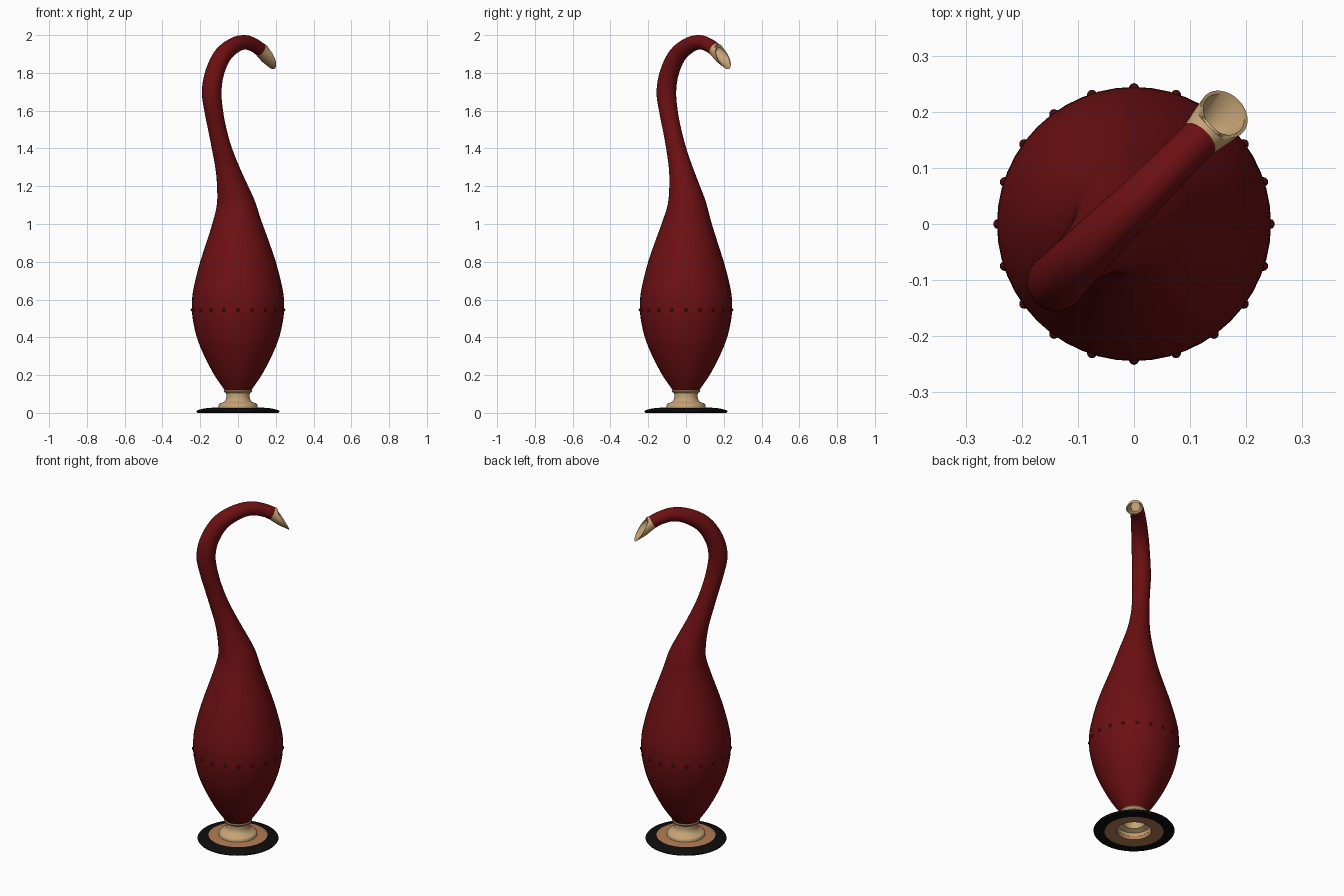
import bpy, bmesh, math
from mathutils import Vector

old = bpy.data.objects.get("Cube")
if old:
    bpy.data.objects.remove(old, do_unlink=True)


def material(name, rgb):
    mat = bpy.data.materials.new(name)
    mat.use_nodes = True
    mat.diffuse_color = (*rgb, 1)
    mat.node_tree.nodes["Principled BSDF"].inputs["Base Color"].default_value = (*rgb, 1)
    return mat


RED = material("deep red", (.15, .005, .006))
DARK = material("dark red", (.06, .003, .003))
TAN = material("tan", (.56, .37, .18))
BROWN = material("light brown", (.44, .2, .09))
BLACK = material("black", (.004, .004, .004))


def finish(name, bm, mats, angle=40):
    bmesh.ops.recalc_face_normals(bm, faces=bm.faces)
    mesh = bpy.data.meshes.new(name)
    bm.to_mesh(mesh)
    bm.free()
    for mat in mats:
        mesh.materials.append(mat)
    obj = bpy.data.objects.new(name, mesh)
    bpy.context.collection.objects.link(obj)
    bpy.ops.object.select_all(action='DESELECT')
    obj.select_set(True)
    bpy.context.view_layer.objects.active = obj
    bpy.ops.object.shade_smooth_by_angle(angle=math.radians(angle))
    return obj


def skin(bm, rings):
    """Bridge consecutive vertex loops and return the strips of faces."""
    strips = []
    for a, b in zip(rings, rings[1:]):
        n = len(a)
        strips.append([bm.faces.new((a[i], a[(i + 1) % n], b[(i + 1) % n], b[i]))
                       for i in range(n)])
    return strips


def lathe(name, profile, mats, rule=None, segments=64):
    bm = bmesh.new()
    turns = [2 * math.pi * i / segments for i in range(segments)]
    rings = [[bm.verts.new((r * math.cos(t), r * math.sin(t), z)) for t in turns]
             for r, z in profile]
    skin(bm, rings + rings[:1])
    if rule:
        for f in bm.faces:
            f.material_index = rule(f.calc_center_median())
    return finish(name, bm, mats)


# Body and curved neck: (distance along the diagonal, height, radius)
STATIONS = [Vector(s) for s in (
    (0, .12, .07), (0, .2, .125), (0, .3, .178), (0, .4, .218), (0, .5, .24),
    (0, .57, .244), (0, .65, .237), (0, .8, .2), (0, 1, .133), (-.005, 1.1, .104),
    (-.03, 1.2, .08), (-.062, 1.3, .062), (-.098, 1.4, .052), (-.13, 1.5, .048),
    (-.157, 1.6, .049), (-.172, 1.7, .052), (-.15, 1.8, .05), (-.09, 1.893, .047),
    (0, 1.947, .042), (.08, 1.962, .038), (.15, 1.945, .036), (.19, 1.925, .036))]


def smooth_path(pts, steps=4):
    ext = [2 * pts[0] - pts[1]] + pts + [2 * pts[-1] - pts[-2]]
    out = []
    for p0, p1, p2, p3 in zip(ext, ext[1:], ext[2:], ext[3:]):
        for k in range(steps):
            t = k / steps
            out.append(p1 + (p2 - p0) * t / 2
                       + (2 * p0 - 5 * p1 + 4 * p2 - p3) * t ** 2 / 2
                       + (3 * p1 - p0 - 3 * p2 + p3) * t ** 3 / 2)
    return out + [pts[-1]]


def neck_ring(bm, d, z, nd, nz, width, segments=48):
    """Ellipse spanned by an in-plane half axis (nd, nz) and a sideways width."""
    ramp = min(max((z - .8) / .7, 0), 1)
    shift = .025 * ramp * ramp * (3 - 2 * ramp)
    ring = []
    for i in range(segments):
        a = 2 * math.pi * i / segments
        u = d + nd * math.cos(a)
        v = shift + width * math.sin(a)
        ring.append(bm.verts.new(((u - v) / math.sqrt(2), (u + v) / math.sqrt(2),
                                  z + nz * math.cos(a))))
    return ring


bm = bmesh.new()
path = smooth_path(STATIONS)
rings = []
for i, p in enumerate(path):
    t = path[min(i + 1, len(path) - 1)] - path[max(i - 1, 0)]
    t = Vector((t.x, t.y)).normalized() * p.z
    rings.append(neck_ring(bm, p.x, p.y, -t.y, t.x, p.z))
red_strips = len(rings) - 1

# Slanted open spout with a hollow inside
for d, z, nd, nz, w in ((.223, 1.902, -.006, .051, .043), (.252, 1.881, -.036, .061, .047),
                        (.251, 1.882, -.031, .053, .041), (.222, 1.905, 0, .042, .035),
                        (.185, 1.928, .01, .024, .025)):
    rings.append(neck_ring(bm, d, z, nd, nz, w))
for i, strip in enumerate(skin(bm, rings)):
    for f in strip:
        f.material_index = int(i >= red_strips)
bm.faces.new(rings[0])
bm.faces.new(rings[-1]).material_index = 1
finish("body_neck_and_spout", bm, [RED, TAN])

# Belt of small studs around the widest part
bm = bmesh.new()
COUNT = 20
for i in range(COUNT):
    a = 2 * math.pi * i / COUNT
    made = bmesh.ops.create_icosphere(bm, subdivisions=2, radius=.009)
    bmesh.ops.translate(bm, verts=made["verts"],
                        vec=(.242 * math.cos(a), .242 * math.sin(a), .545))
finish("belt_studs", bm, [DARK])

# Hollow turned stand
lathe("stand", [(.074, .122), (.076, .116), (.073, .11), (.063, .104), (.061, .085),
                (.066, .066), (.08, .055), (.098, .05), (.104, .042), (.104, .026),
                (.094, .026), (.088, .042), (.06, .054), (.053, .085), (.053, .122)], [TAN])

# Thin foot disc with a dark rim and an open centre
lathe("foot_disc", [(.095, .03), (.16, .026), (.19, .021), (.215, .014), (.22, .007),
                    (.215, 0), (.16, 0), (.095, .004)], [BROWN, BLACK],
      lambda c: int(c.xy.length > .16))
